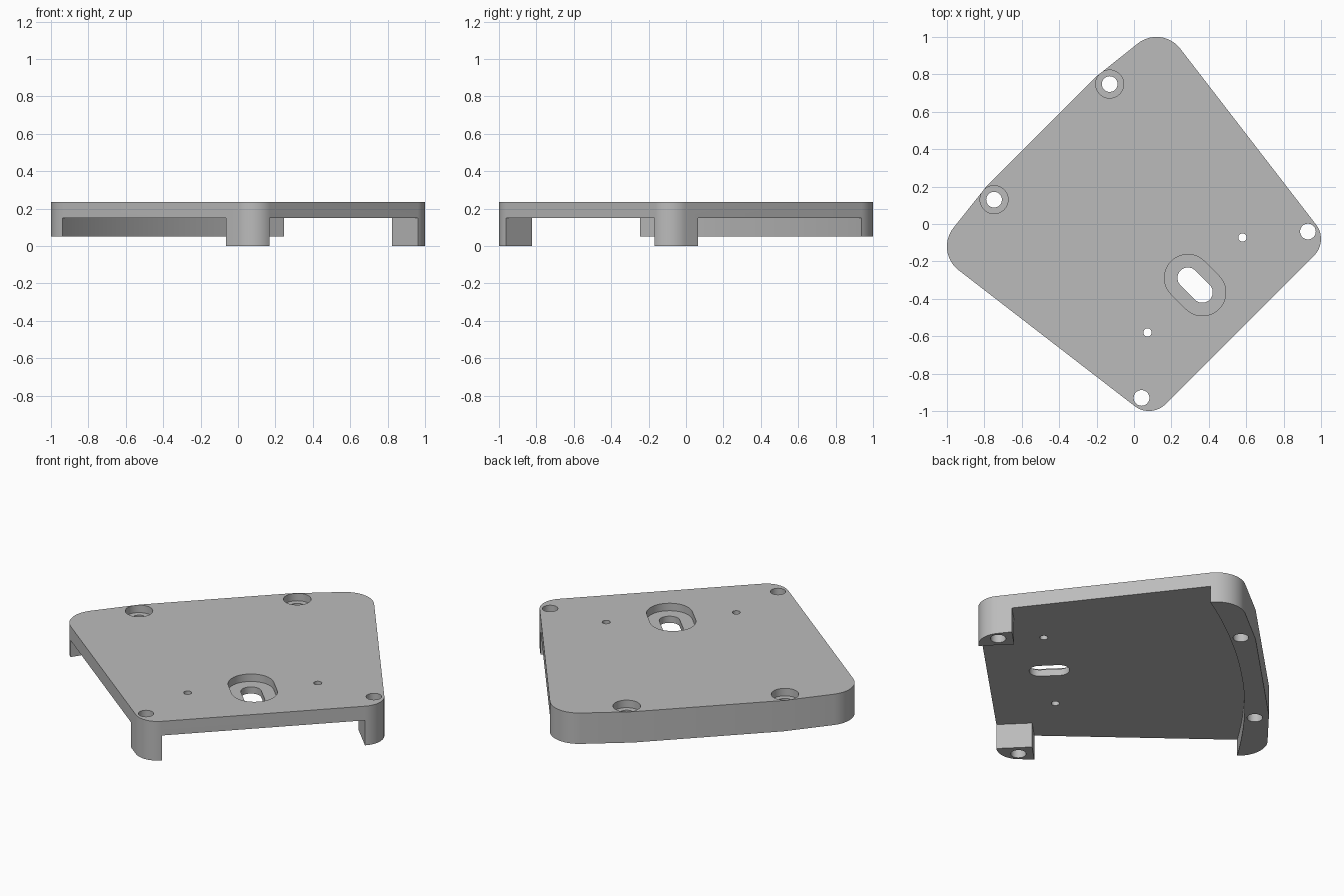
import bpy, bmesh
from math import sin, cos, pi, radians, sqrt

if "Cube" in bpy.data.objects:
    bpy.data.objects.remove(bpy.data.objects["Cube"], do_unlink=True)

TOP, UNDER, LIP = 0.235, 0.15, 0.05      # main heights

grey = bpy.data.materials.new("plain grey")
grey.use_nodes = True
grey.diffuse_color = (0.5, 0.5, 0.5, 1)
grey.node_tree.nodes["Principled BSDF"].inputs["Base Color"].default_value = (0.5, 0.5, 0.5, 1)


def to_xy(u, v):
    """u runs from the feet to the lip, v across; the plate sits diagonally."""
    return (v - u) / sqrt(2), (v + u) / sqrt(2)


def arc(u, v, r, start, end, steps):
    angles = [radians(start + (end - start) * i / steps) for i in range(steps + 1)]
    return [(u + r * cos(a), v + r * sin(a)) for a in angles]


def prism(name, points, low, high):
    bm = bmesh.new()
    face = bm.faces.new([bm.verts.new((*to_xy(u, v), low)) for u, v in points])
    new = bmesh.ops.extrude_face_region(bm, geom=[face])["geom"]
    bmesh.ops.translate(bm, vec=(0, 0, high - low),
                        verts=[g for g in new if isinstance(g, bmesh.types.BMVert)])
    bmesh.ops.recalc_face_normals(bm, faces=bm.faces)
    mesh = bpy.data.meshes.new(name)
    bm.to_mesh(mesh)
    bm.free()
    mesh.materials.append(grey)
    obj = bpy.data.objects.new(name, mesh)
    bpy.context.collection.objects.link(obj)
    return obj


def cut(points, low, high):
    cutter = prism("cutter", points, low, high)
    cutter.hide_render = True
    mod = plate.modifiers.new("cut", 'BOOLEAN')
    mod.operation, mod.solver, mod.object = 'DIFFERENCE', 'EXACT', cutter
    bpy.ops.object.modifier_apply(modifier=mod.name)
    bpy.data.objects.remove(cutter, do_unlink=True)


def slot(u, v, r, half=0.0):
    """Round hole, or a slot stretched along u."""
    if half == 0:
        return arc(u, v, r, 0, 360, 40)[:-1]
    return arc(u + half, v, r, -90, 90, 24) + arc(u - half, v, r, 90, 270, 24)


# Plate outline: rounded foot corner, rounded lip corner, bent back edge, mirrored
half = (arc(-0.675, 0.562, 0.125, 180, 97.3, 16)
        + arc(0.509, 0.679, 0.16, 97.3, 7, 18) + [(0.70, 0.417)])
plate = prism("mounting_plate", half + [(u, -v) for u, v in reversed(half)], 0, TOP)
bpy.context.view_layer.objects.active = plate
plate.select_set(True)

# Shorten everything but the two feet down to the lip height
cut([(-0.605, -1.2), (1.2, -1.2), (1.2, 1.2), (-0.605, 1.2)], -0.1, LIP)

# Hollow below the plate, leaving two feet and a lip with a curved inner wall
side = [(-1.2, 0.56), (-0.605, 0.56), (-0.605, 1.2), (0.47, 1.2)]
steps = 40
wall = []
for i in range(steps + 1):
    v = 0.9 - 1.8 * i / steps
    wall.append((0.49 + 0.1 * (1 - (v / 0.838) ** 2), v))
cut(side + wall + [(u, -v) for u, v in reversed(side)], -0.1, UNDER)

# Foot holes, small pin holes and counterbored lip holes on both sides
for s in (-1, 1):
    cut(slot(-0.686, s * 0.629, 0.042), -0.1, 0.5)
    cut(slot(-0.461, s * 0.359, 0.022), -0.1, 0.5)
    cut(slot(0.621, s * 0.437, 0.042), -0.1, 0.5)
    cut(slot(0.621, s * 0.437, 0.075), TOP - 0.045, 0.5)

# Central slot with its recess
cut(slot(-0.462, 0, 0.056, 0.054), -0.1, 0.5)
cut(slot(-0.462, 0, 0.125, 0.055), TOP - 0.045, 0.5)

bpy.ops.object.shade_smooth_by_angle(angle=radians(25))
